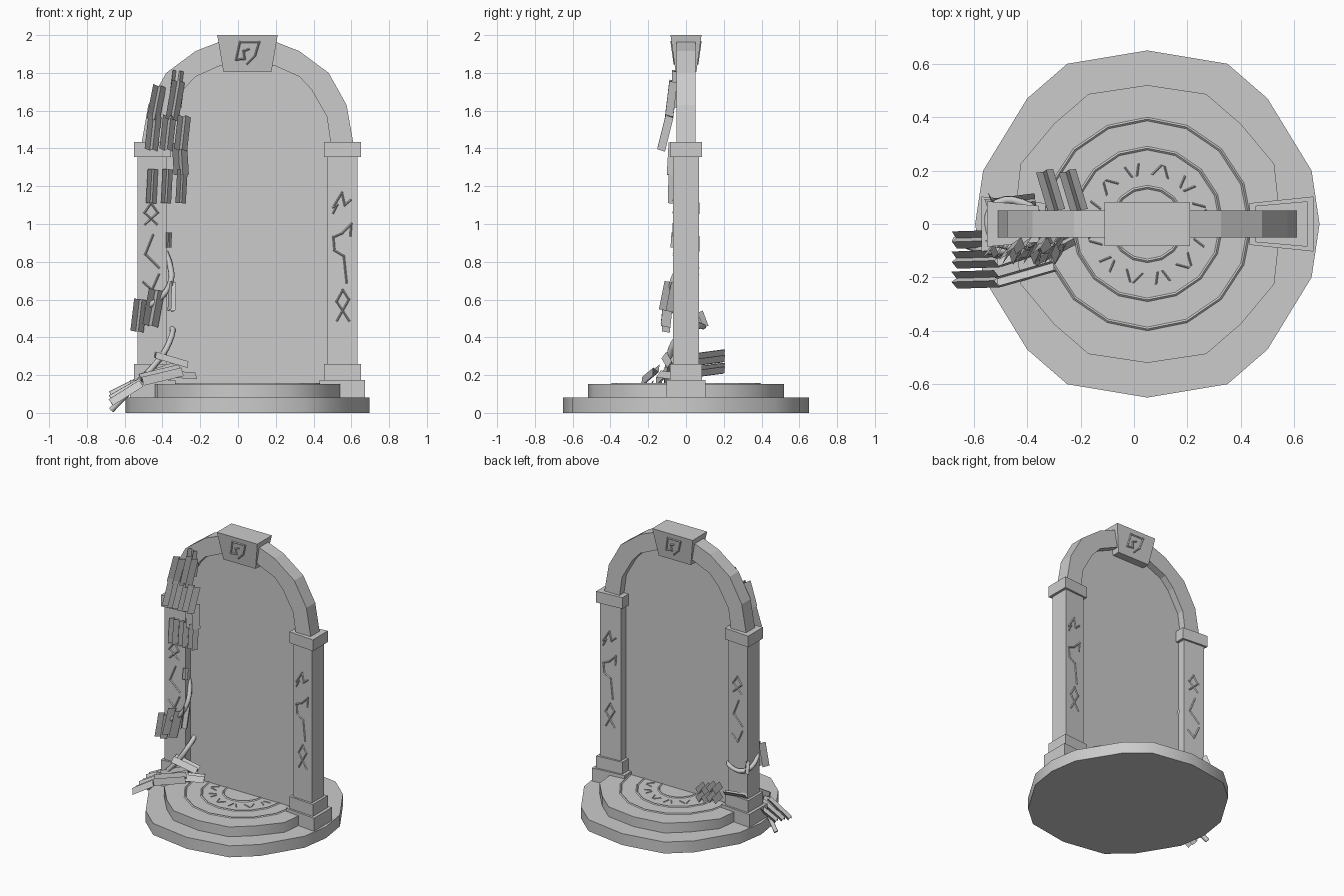
import bpy, bmesh, math
from mathutils import Vector as V

if "Cube" in bpy.data.objects:
    bpy.data.objects.remove(bpy.data.objects["Cube"])

CX = 0.05  # symmetry axis of the gate


def mesh(name, verts, faces):
    me = bpy.data.meshes.new(name)
    me.from_pydata([tuple(v) for v in verts], [], faces)
    bm = bmesh.new()
    bm.from_mesh(me)
    bmesh.ops.recalc_face_normals(bm, faces=bm.faces)
    bm.to_mesh(me)
    bm.free()
    ob = bpy.data.objects.new(name, me)
    bpy.context.collection.objects.link(ob)
    return ob


def loft(name, a, b):
    """Solid between two matching closed loops."""
    n = len(a)
    f = [(i, (i + 1) % n, n + (i + 1) % n, n + i) for i in range(n)]
    return mesh(name, list(a) + list(b), f + [tuple(range(n)), tuple(range(n, 2 * n))])


def disc(name, quarter, z0, z1):
    """Platform step from one quarter outline, mirrored to all four."""
    half = quarter + [(-x, y) for x, y in reversed(quarter[:-1])]
    full = half + [(x, -y) for x, y in reversed(half[1:-1])]
    ob = loft(name, [(CX + x, y, z0) for x, y in full], [(CX + x, y, z1) for x, y in full])
    for p in ob.data.polygons:
        p.use_smooth = len(p.vertices) == 4
    ob.data.set_sharp_from_angle(angle=math.radians(40))
    return ob


def stroke(name, pts, w, depth, side):
    """Carved mark: ridged bars along a polyline, lying on the face y = side * depth(x, z)."""
    vs, fs = [], []
    for (ax, az), (bx, bz) in zip(pts, pts[1:]):
        d = V((bx - ax, bz - az)).normalized() * w / 2
        k = len(vs)
        for m in (-1, 0, 1):
            for x, z in ((ax - d.x, az - d.y), (bx + d.x, bz + d.y)):
                x, z = x - d.y * m, z + d.x * m
                vs.append((x, side * (depth(x, z) + (.005 if m == 0 else -.001)), z))
        fs += [(k, k+1, k+3, k+2), (k+2, k+3, k+5, k+4), (k, k+2, k+4), (k+1, k+5, k+3), (k, k+4, k+5, k+1)]
    return mesh(name, vs, fs)


# platform steps
disc("platform_lower", [(.645, 0), (.615, .2), (.45, .47), (.30, .6), (0, .65)], 0, .082)
disc("platform_upper", [(.5, 0), (.475, .225), (.35, .375), (.22, .487), (0, .52)], 0, .152)

# thin ridged rings on the platform
for r in (.393, .284, .138):
    n = 16
    vs, fs = [], []
    for i in range(n):
        a = math.tau * i / n
        for rr, z in ((r - .008, .151), (r, .158), (r + .008, .151)):
            vs.append((CX + rr * math.cos(a) * .98, rr * math.sin(a), z))
        j = (i + 1) % n
        fs += [(3*i + k, 3*i + (k+1) % 3, 3*j + (k+1) % 3, 3*j + k) for k in range(3)]
    mesh("platform_ring", vs, fs)

# small marks circling between the rings
vs, fs = [], []
for i in range(12):
    a = math.tau * (i + .5) / 12
    u, t = V((math.cos(a), math.sin(a), 0)), V((-math.sin(a), math.cos(a), 0))
    for s in (-.018, .018):
        c = V((CX, 0, .151)) + u * .205 + t * s
        d = (u * .022 + t * s * (.5 if i % 2 else -.7))
        k = len(vs)
        top = V((0, 0, .005))
        vs += [c - d - t * .005, c + d - t * .005, c + d + top, c - d + top, c + d + t * .005, c - d + t * .005]
        fs += [(k, k+1, k+2, k+3), (k+3, k+2, k+4, k+5), (k, k+3, k+5), (k+1, k+4, k+2)]
mesh("platform_marks", vs, fs)


# pillars: wedge shaped blocks, deeper on the outer side
def block(name, s, x0, x1, d0, d1, z0, z1):
    p = [(x0, -d0), (x1, -d1), (x1, d1), (x0, d0)]
    loft(name, [(CX + s * x, y, z0) for x, y in p], [(CX + s * x, y, z1) for x, y in p])


for s in (1, -1):
    block("pillar_plinth", s, .382, .622, .078, .103, 0, .175)
    block("pillar_base", s, .405, .600, .068, .085, .17, .26)
    block("pillar_shaft", s, .425, .582, .057, .068, .25, 1.36)
    block("pillar_capital", s, .405, .600, .068, .085, 1.355, 1.435)

# arch from half profiles mirrored
out = [(.56, 1.43), (.525, 1.63), (.43, 1.80), (.275, 1.915), (.135, 1.97), (0, 1.975)]
inn = [(.44, 1.43), (.42, 1.57), (.34, 1.71), (.275, 1.78), (.14, 1.84), (0, 1.85)]
both = lambda h: h + [(-x, z) for x, z in reversed(h[:-1])]
o, i_ = both(out), both(inn)
n = len(o)
vs = [(CX + x, y, z) for y in (-.05, .05) for p in (o, i_) for x, z in p]
fs = []
for k in range(n - 1):
    fs += [(k, k+1, n+k+1, n+k), (2*n+k, 2*n+k+1, 3*n+k+1, 3*n+k),
           (k, k+1, 2*n+k+1, 2*n+k), (n+k, n+k+1, 3*n+k+1, 3*n+k)]
fs += [(0, n, 3*n, 2*n), (n-1, 2*n-1, 4*n-1, 3*n-1)]
mesh("arch", vs, fs)

# portal panel filling the opening
pan = both([(.43, .15)] + inn)
mesh("portal_panel", [(CX + x, 0, z) for x, z in pan], [tuple(range(len(pan)))])

# keystone with an angular spiral on both faces
rect = lambda x, y, z: [(CX - x, -y, z), (CX + x, -y, z), (CX + x, y, z), (CX - x, y, z)]
loft("keystone", rect(.127, .055, 1.805), rect(.16, .082, 2.0))
spiral = [(.055, 1.925), (.03, 1.915), (.035, 1.875), (-.01, 1.87), (.01, 1.962), (.112, 1.962), (.09, 1.89), (.05, 1.85)]
key_depth = lambda x, z: .055 + (z - 1.805) / .195 * .027
stroke("keystone_mark", spiral, .012, key_depth, -1)
stroke("keystone_mark_back", [(2 * CX - x, z) for x, z in spiral], .012, key_depth, 1)

# angular carvings on the pillars, front and back
right = [[(.505, 1.06), (.525, 1.1), (.505, 1.09), (.55, 1.165), (.565, 1.1), (.595, 1.125)],
         [(.51, .87), (.505, .93), (.55, .95), (.6, 1.0), (.595, .94)],
         [(.51, .86), (.56, .83), (.575, .69)],
         [(.525, .49), (.587, .6), (.555, .65), (.522, .59), (.587, .49)]]
left = [[(-.43, 1.0), (-.495, 1.06), (-.46, 1.11), (-.425, 1.06), (-.49, 1.0)],
        [(-.45, .94), (-.49, .84), (-.42, .77)],
        [(-.5, .69), (-.455, .65), (-.42, .73)]]
shaft_depth = lambda x, z: .057 + (abs(x - CX) - .425) * .07
for pts in right + left:
    mid = CX + math.copysign(.505, pts[0][0])
    stroke("pillar_carving", pts, .012, shaft_depth, -1)
    stroke("pillar_carving_back", [(2 * mid - x, z) for x, z in pts], .012, shaft_depth, 1)

# vine winding round the left pillar
cu = bpy.data.curves.new("vine", 'CURVE')
cu.dimensions = '3D'
cu.bevel_depth, cu.bevel_resolution, cu.use_fill_caps = .016, 1, True
cu.resolution_u = 3
path = [(-.67, -.06, .015), (-.55, -.1, .14), (-.42, -.09, .28), (-.365, -.065, .37), (-.355, .03, .46),
        (-.42, .08, .46), (-.51, .08, .46), (-.545, 0, .5), (-.5, -.075, .55), (-.4, -.075, .62),
        (-.355, -.07, .7), (-.36, -.03, .78), (-.385, 0, .85)]
sp = cu.splines.new('BEZIER')
sp.bezier_points.add(len(path) - 1)
for bp, p in zip(sp.bezier_points, path):
    bp.co = p
    bp.handle_left_type = bp.handle_right_type = 'AUTO'
bpy.context.collection.objects.link(bpy.data.objects.new("vine", cu))


# deeply pleated leaf cards: base, tip, facing direction, width
def leaf(base, tip, face, w=.07):
    a, b, f = V(base), V(tip), V(face)
    s = (b - a).cross(f).normalized()
    h = s.cross(b - a).normalized()
    vs = []
    for u, e in ((-.5, -.2), (-.1, .4), (.1, -.15), (.5, .4)):
        vs += [a + (s * u + h * e) * w, b + (s * u + h * e) * w]
    mesh("leaf", vs, [(k, k+1, k+3, k+2) for k in (0, 2, 4)])


front, up = (0, -1, 0), (0, 0, 1)
# upper leaves hanging from the arch
for k in range(3):
    x = -.46 + .078 * k
    if k < 2:
        leaf((-.415 + .1 * k, -.06, 1.73 + .025 * k), (-.45 + .1 * k, -.085, 1.55), front)
    leaf((x + .02, -.08, 1.57), (x, -.125, 1.39), front)
    leaf((x + .01, -.07, 1.29), (x, -.074, 1.11), front, .055)
leaf((-.31, -.06, 1.43), (-.3, -.07, 1.26), front, .08)
leaf((-.31, -.045, 1.81), (-.335, -.05, 1.62), front)
leaf((-.365, -.065, .955), (-.367, -.07, .875), front, .03)
# middle leaves
leaf((-.515, -.085, .6), (-.535, -.1, .43), front)
leaf((-.43, -.08, .65), (-.465, -.1, .46), front, .085)
leaf((-.355, -.07, .69), (-.36, -.1, .54), (1, -.6, 0))
leaf((-.53, .06, .53), (-.54, .09, .45), (-1, .5, 0), .05)
# lower leaves reaching outward
for k in range(3):
    y = -.055 - .075 * k
    leaf((-.51, y, .17 - .01 * k), (-.67, y - .005, .09 - .02 * k), up, .065)
    leaf((-.36 + .03 * k, y + .05, .24 - .01 * k), (-.51, y - .01, .17), (0, -.5, 1), .065)
leaf((-.23, -.05, .19), (-.38, -.13, .2), up, .06)
leaf((-.27, -.07, .25), (-.44, -.1, .3), up, .06)
leaf((-.37, .09, .27), (-.53, .07, .28), up, .05)
# lower leaves behind
for x, z in ((-.335, .31), (-.335, .24), (-.25, .28), (-.25, .22)):
    leaf((x + .045, .05, z - .02), (x, .2, z), up, .065)
